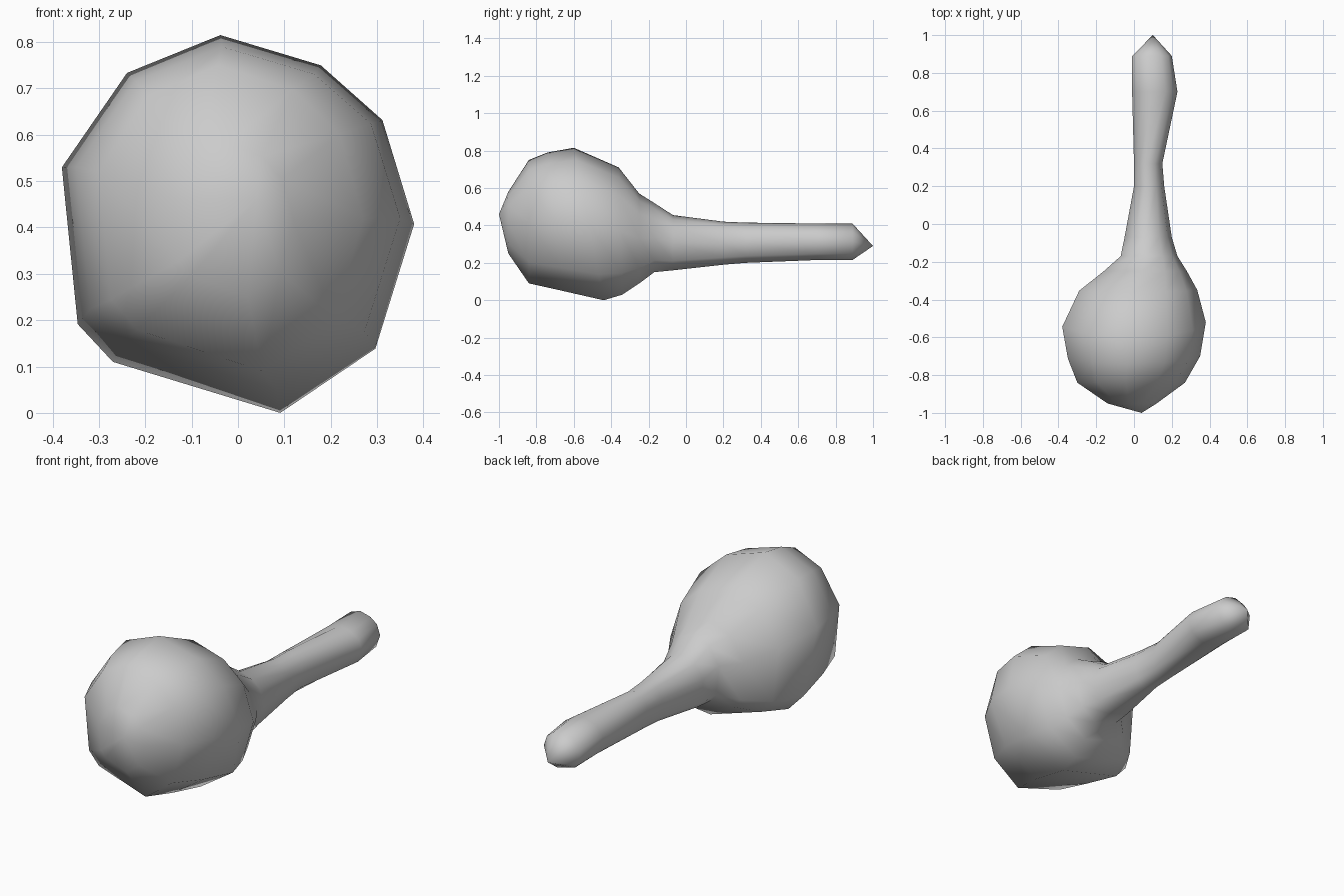
import bpy
import bmesh
from mathutils import Vector

default = bpy.data.objects.get("Cube")
if default:
    bpy.data.objects.remove(default, do_unlink=True)

# Single plain grey surface
grey = bpy.data.materials.new("plain_grey")
grey.use_nodes = True
colour = (0.6, 0.6, 0.6, 1)
grey.diffuse_color = colour
grey.node_tree.nodes["Principled BSDF"].inputs["Base Color"].default_value = colour

# Uneven ten-sided cross-section, spanning -1 to 1 both ways
section = [(-.1, 1), (.47, .84), (.82, .55), (1, 0), (.78, -.66),
           (.24, -1), (-.71, -.73), (-.91, -.53), (-1, .3), (-.63, .8)]

# Stations along the length: y, lean, left x, right x, bottom z, top z
bulb = [(-.95, 0, -.14, .12, .25, .58),
        (-.84, 0, -.3, .27, .09, .75),
        (-.7, .04, -.35, .35, .05, .79),
        (-.52, .08, -.38, .38, 0, .815),
        (-.35, .01, -.29, .335, .03, .71),
        (-.25, 0, -.16, .28, .09, .57)]
handle = [(-.17, 0, -.07, .23, .15, .52),
          (-.07, 0, -.05, .2, .16, .455),
          (.2, 0, 0, .16, .19, .42),
          (.32, 0, 0, .15, .2, .415),
          (.7, 0, -.01, .23, .215, .41),
          (.89, 0, -.01, .2, .215, .41)]


def add_ring(bm, station):
    """Fit the cross-section into the bounds of one station."""
    y, lean, x_min, x_max, z_min, z_max = station
    centre_x, half_x = (x_min + x_max) / 2, (x_max - x_min) / 2
    centre_z, half_z = (z_min + z_max) / 2, (z_max - z_min) / 2
    return [bm.verts.new((centre_x + half_x * u, y - lean * v, centre_z + half_z * v))
            for u, v in section]


def close_end(bm, ring, tip):
    """Join a ring to a blunt point."""
    apex = bm.verts.new(Vector(tip))
    for first, second in zip(ring, ring[1:] + ring[:1]):
        bm.faces.new((first, second, apex))


# Round head flowing into a slim handle, as one skin
bm = bmesh.new()
rings = [add_ring(bm, station) for station in bulb + handle]
for ring, following in zip(rings, rings[1:]):
    count = len(ring)
    for i in range(count):
        j = (i + 1) % count
        bm.faces.new((ring[i], ring[j], following[j], following[i]))
close_end(bm, rings[0], (.04, -1, .46))
close_end(bm, rings[-1], (.1, 1, .29))
bmesh.ops.recalc_face_normals(bm, faces=bm.faces)
for face in bm.faces:
    face.smooth = True

mesh = bpy.data.meshes.new("head_and_handle")
bm.to_mesh(mesh)
bm.free()
mesh.materials.append(grey)
body = bpy.data.objects.new("head_and_handle", mesh)
bpy.context.collection.objects.link(body)
